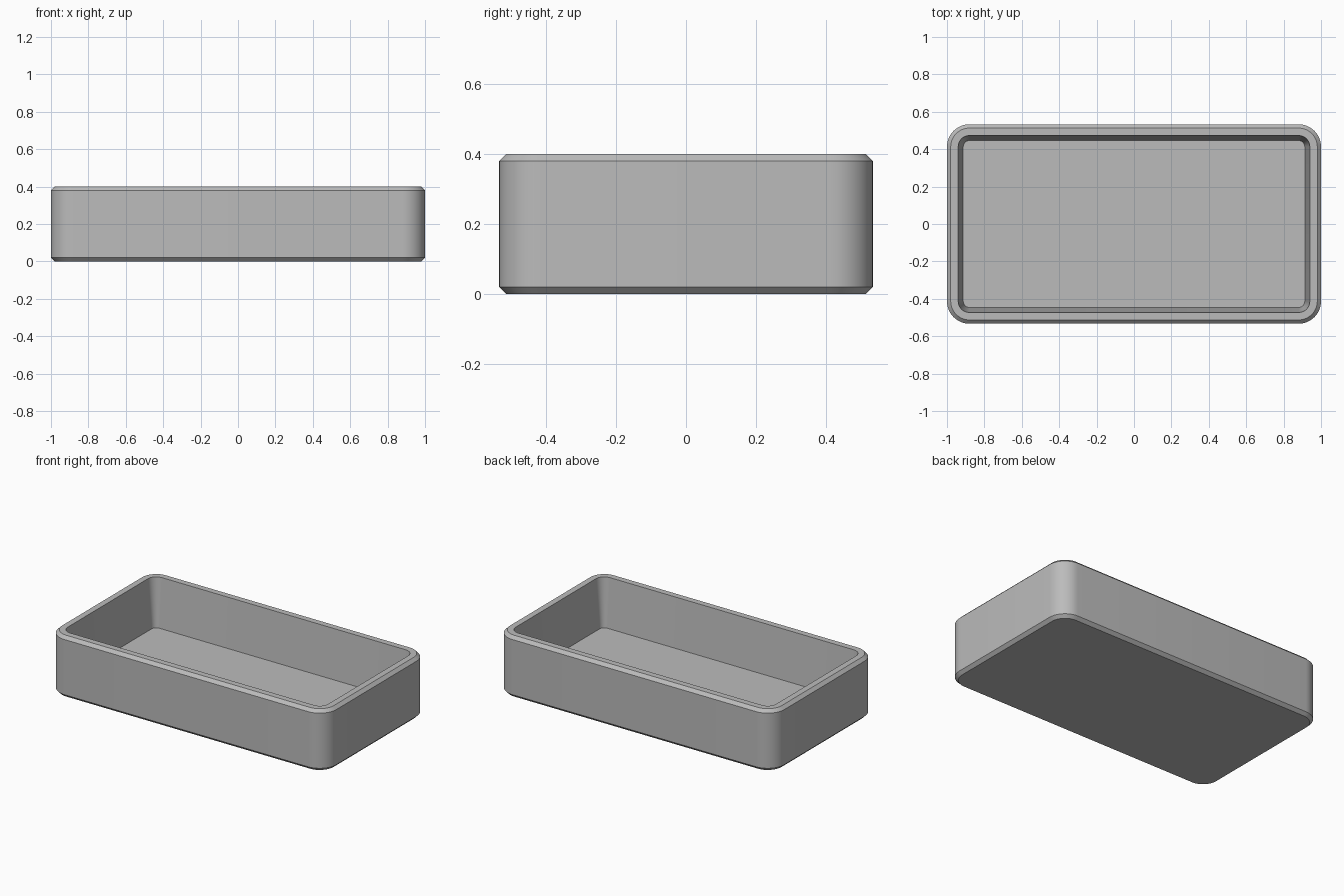
import bpy, bmesh, math

cube = bpy.data.objects.get("Cube")
if cube:
    bpy.data.objects.remove(cube, do_unlink=True)

HALF_X, HALF_Y, HEIGHT, RADIUS = 1.0, 0.533, 0.4, 0.12
CORNER_STEPS = 12

grey = bpy.data.materials.new("plain grey")
grey.use_nodes = True
colour = (0.5, 0.5, 0.5, 1)
grey.diffuse_color = colour
grey.node_tree.nodes["Principled BSDF"].inputs["Base Color"].default_value = colour


def rounded_ring(bm, inset, z):
    """Rounded rectangle, inset from the outer wall, at height z."""
    r = RADIUS - inset
    ring = []
    for k, (sx, sy) in enumerate([(1, 1), (-1, 1), (-1, -1), (1, -1)]):
        for i in range(CORNER_STEPS + 1):
            a = math.pi / 2 * (k + i / CORNER_STEPS)
            ring.append(bm.verts.new((sx * (HALF_X - RADIUS) + r * math.cos(a),
                                      sy * (HALF_Y - RADIUS) + r * math.sin(a), z)))
    return ring


# Section from the underside, up the outer wall, over the rim and down to the floor
section = [(0.02, 0), (0, 0.02), (0, HEIGHT - 0.02), (0.02, HEIGHT),
           (0.06, HEIGHT), (0.087, 0.08)]
bm = bmesh.new()
rings = [rounded_ring(bm, inset, z) for inset, z in section]
for low, high in zip(rings, rings[1:]):
    n = len(low)
    for i in range(n):
        j = (i + 1) % n
        bm.faces.new((low[i], low[j], high[j], high[i]))
bm.faces.new(rings[0][::-1])   # underside
bm.faces.new(rings[-1])        # tray floor
bmesh.ops.recalc_face_normals(bm, faces=bm.faces)

mesh = bpy.data.meshes.new("tray")
bm.to_mesh(mesh)
bm.free()
mesh.materials.append(grey)
tray = bpy.data.objects.new("tray", mesh)
bpy.context.collection.objects.link(tray)

# Smooth round corners, crisp chamfers
bpy.context.view_layer.objects.active = tray
tray.select_set(True)
bpy.ops.object.shade_smooth_by_angle(angle=math.radians(30))
